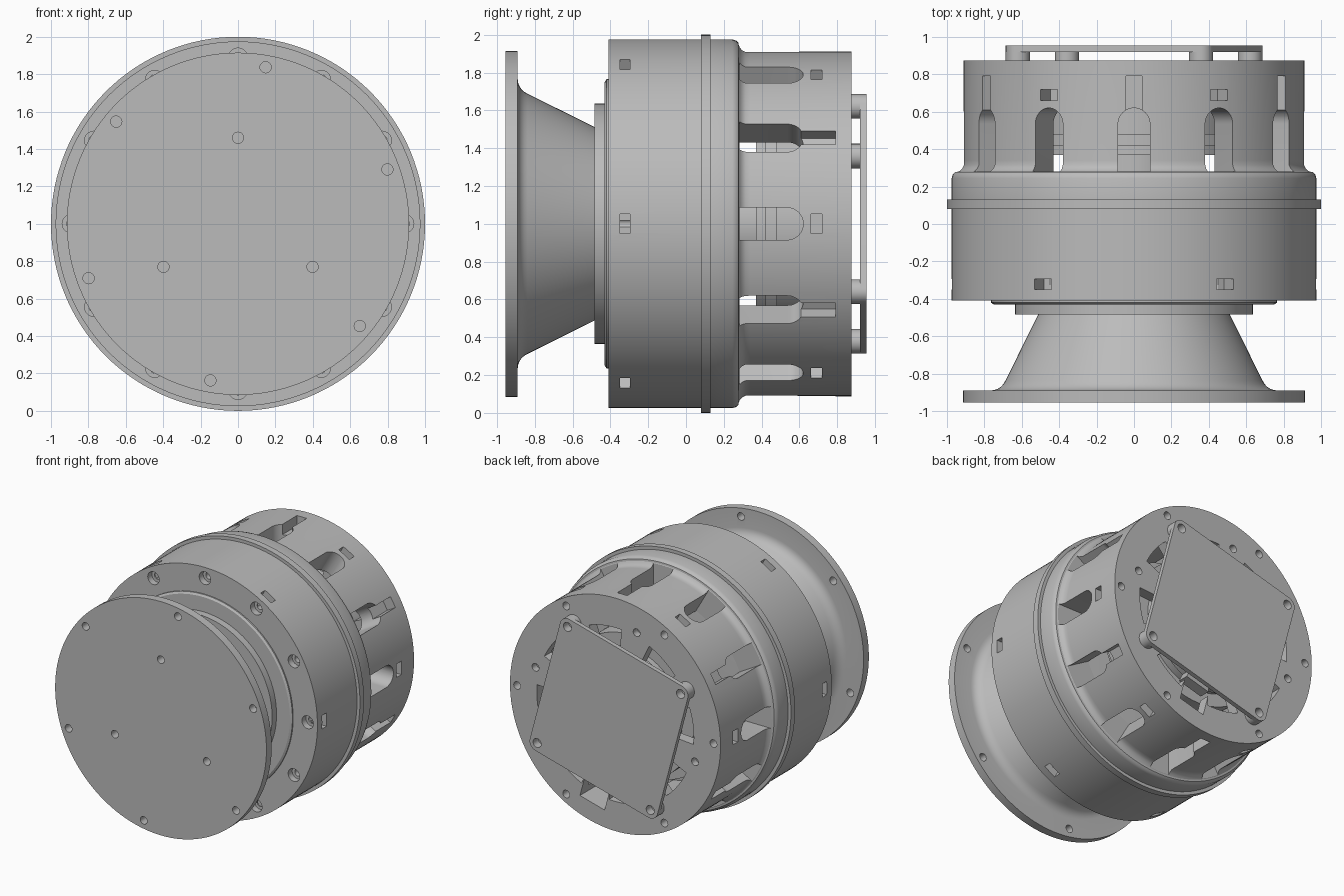
import bpy, bmesh
from math import sin, cos, pi, radians
from mathutils import Vector

if "Cube" in bpy.data.objects:
    bpy.data.objects.remove(bpy.data.objects["Cube"])

gray = bpy.data.materials.new("machined gray")
gray.use_nodes = True
gray.diffuse_color = (0.5, 0.5, 0.5, 1)
gray.node_tree.nodes["Principled BSDF"].inputs["Base Color"].default_value = (0.5, 0.5, 0.5, 1)

CENTRE = Vector((0, 0, 1))


def finish(name, bm):
    bmesh.ops.remove_doubles(bm, verts=bm.verts, dist=1e-5)
    bmesh.ops.recalc_face_normals(bm, faces=bm.faces)
    mesh = bpy.data.meshes.new(name)
    bm.to_mesh(mesh)
    bm.free()
    mesh.materials.append(gray)
    obj = bpy.data.objects.new(name, mesh)
    bpy.context.collection.objects.link(obj)
    return obj


def lathe(name, profile, closed=False, steps=128):
    """Spin (y, radius) points about the main axis."""
    bm = bmesh.new()
    vs = [bm.verts.new((r, y, 1)) for y, r in profile]
    pairs = list(zip(vs, vs[1:] + vs[:1] if closed else vs[1:]))
    es = [bm.edges.new(p) for p in pairs]
    bmesh.ops.spin(bm, geom=vs + es, cent=CENTRE, axis=(0, 1, 0),
                   angle=2 * pi, steps=steps)
    return finish(name, bm)


def prism(bm, low, high):
    """Closed solid between two matching outlines."""
    a = [bm.verts.new(p) for p in low]
    b = [bm.verts.new(p) for p in high]
    bm.faces.new(a)
    bm.faces.new(b[::-1])
    for i in range(len(a)):
        j = (i + 1) % len(a)
        bm.faces.new((a[i], b[i], b[j], a[j]))


def axial(bm, pts, y0, y1):
    prism(bm, [(x, y0, z + 1) for x, z in pts], [(x, y1, z + 1) for x, z in pts])


def radial(bm, pts, deg, r0, r1):
    """Outline of (tangent, y) points pushed outward at an angle."""
    out = Vector((cos(radians(deg)), 0, sin(radians(deg))))
    tan = Vector((-out.z, 0, out.x))
    place = lambda r: [CENTRE + out * r + tan * t + Vector((0, y, 0)) for t, y in pts]
    prism(bm, place(r0), place(r1))


def arc(cx, cy, r, start=0, end=360, n=20):
    m = n if end - start == 360 else n + 1
    return [(cx + r * cos(radians(start + (end - start) * i / n)),
             cy + r * sin(radians(start + (end - start) * i / n))) for i in range(m)]


def polar(r, deg):
    return r * cos(radians(deg)), r * sin(radians(deg))


def rect(w, y0, y1):
    return [(-w / 2, y0), (w / 2, y0), (w / 2, y1), (-w / 2, y1)]


def cut(obj, bm):
    cutter = finish("cutter", bm)
    cutter.hide_render = True
    mod = obj.modifiers.new("cut", "BOOLEAN")
    mod.operation, mod.solver, mod.object = "DIFFERENCE", "EXACT", cutter
    bpy.context.view_layer.objects.active = obj
    bpy.ops.object.modifier_apply(modifier=mod.name)
    bpy.data.objects.remove(cutter)


def cut_holes(obj, r_place, angles, r_hole, y0, y1):
    bm = bmesh.new()
    for a in angles:
        axial(bm, arc(*polar(r_place, a), r_hole), y0, y1)
    cut(obj, bm)


def cut_radial(obj, pts, angles, r0, r1=1.2):
    bm = bmesh.new()
    for a in angles:
        radial(bm, pts, a, r0, r1)
    cut(obj, bm)


SIXTH = range(0, 360, 60)
TWELFTH = range(0, 360, 30)

# Front flange and flared horn
flare = [(-0.89 + 0.09 * (1 - cos(radians(a))), 0.765 - 0.085 * sin(radians(a)))
         for a in range(0, 66, 13)]
horn = lathe("flared_horn", [(-0.955, 0), (-0.955, 0.915), (-0.89, 0.915)] + flare
             + [(-0.48, 0.51), (-0.48, 0)])
cut_holes(horn, 0.85, range(20, 380, 60), 0.03, -1, -0.8)
cut_holes(horn, 0.46, (90, 210, 330), 0.03, -1, -0.87)

# Stepped adapter plates
lathe("adapter_plate", [(-0.485, 0), (-0.485, 0.635), (-0.42, 0.635), (-0.42, 0)])
lathe("front_step_plate", [(-0.43, 0), (-0.43, 0.75), (-0.42, 0.765),
                           (-0.4, 0.765), (-0.4, 0)])

# Main housing with a raised joint ring
housing = lathe("main_housing", [
    (-0.41, 0), (-0.41, 0.975), (0.08, 0.975), (0.08, 1), (0.13, 1), (0.13, 0.975),
    (0.245, 0.975), (0.265, 0.969), (0.277, 0.957), (0.28, 0.94), (0.28, 0)])
cut_holes(housing, 0.89, TWELFTH, 0.05, -0.5, -0.36)
cut_holes(housing, 0.89, TWELFTH, 0.027, -0.5, -0.25)
cut_radial(housing, rect(0.105, -0.35, -0.295), SIXTH, 0.87)

# Rear cage, hollow, with a closed back plate
cage = lathe("rear_cage", [
    (0.275, 0.72), (0.275, 0.95), (0.285, 0.935), (0.297, 0.922), (0.315, 0.913),
    (0.34, 0.912), (0.875, 0.912), (0.875, 0), (0.79, 0), (0.79, 0.72)], closed=True)
slot = [(0.085, 0.282)] + arc(0, 0.535, 0.085, 0, 180) + [(-0.085, 0.282)]
cut_radial(cage, slot, TWELFTH, 0.6)
cut_radial(cage, rect(0.085, 0.6, 0.79), range(30, 390, 60), 0.83)
cut_radial(cage, rect(0.105, 0.66, 0.72), SIXTH, 0.8)
cut_holes(cage, 0.85, SIXTH, 0.03, 0.8, 1)
cut_holes(cage, 0.715, (15, 105, 195), 0.03, 0.82, 1)

# Curved vents and a cable port in the back plate
vents = bmesh.new()
for i in range(8):
    mid = 37.5 + 45 * i
    axial(vents, arc(0, 0, 0.68, mid - 12, mid + 12, 10)
          + arc(0, 0, 0.5, mid - 12, mid + 12, 10)[::-1], 0.7, 1)
cut(cage, vents)
port = bmesh.new()
corners = [(r * cos(radians(-75)) - t * sin(radians(-75)),
            r * sin(radians(-75)) + t * cos(radians(-75)))
           for r, t in ((0.56, -0.11), (0.77, -0.11), (0.77, 0.11), (0.56, 0.11))]
axial(port, corners, 0.68, 1)
cut(cage, port)

# Inner drum and its stem
lathe("inner_drum", [(0.37, 0), (0.37, 0.6), (0.42, 0.6), (0.42, 0.64), (0.48, 0.64),
                     (0.48, 0.56), (0.7, 0.56), (0.7, 0.46), (0.8, 0.46), (0.8, 0)])
lathe("drum_stem", [(0.27, 0), (0.27, 0.32), (0.38, 0.32), (0.38, 0)], steps=48)

# Square rear board on four standoffs
MOUNTS = (60, 150, 240, 330)
outline = []
for a in MOUNTS:
    outline += arc(*polar(0.717, a), 0.065, a - 45, a + 45, 8)
bm = bmesh.new()
axial(bm, outline, 0.92, 0.955)
board = finish("rear_board", bm)
cut_holes(board, 0.717, MOUNTS, 0.035, 0.9, 1)
for a in MOUNTS:
    bm = bmesh.new()
    axial(bm, arc(*polar(0.717, a), 0.065, n=32), 0.865, 0.92)
    post = finish("standoff", bm)
    cut_holes(post, 0.717, [a], 0.035, 0.89, 1)

# Smooth round walls, crisp edges
for obj in bpy.context.collection.objects:
    if obj.type == "MESH" and obj.data.materials and obj.data.materials[0] == gray:
        bpy.ops.object.select_all(action="DESELECT")
        obj.select_set(True)
        bpy.context.view_layer.objects.active = obj
        bpy.ops.object.shade_smooth_by_angle(angle=radians(30))
